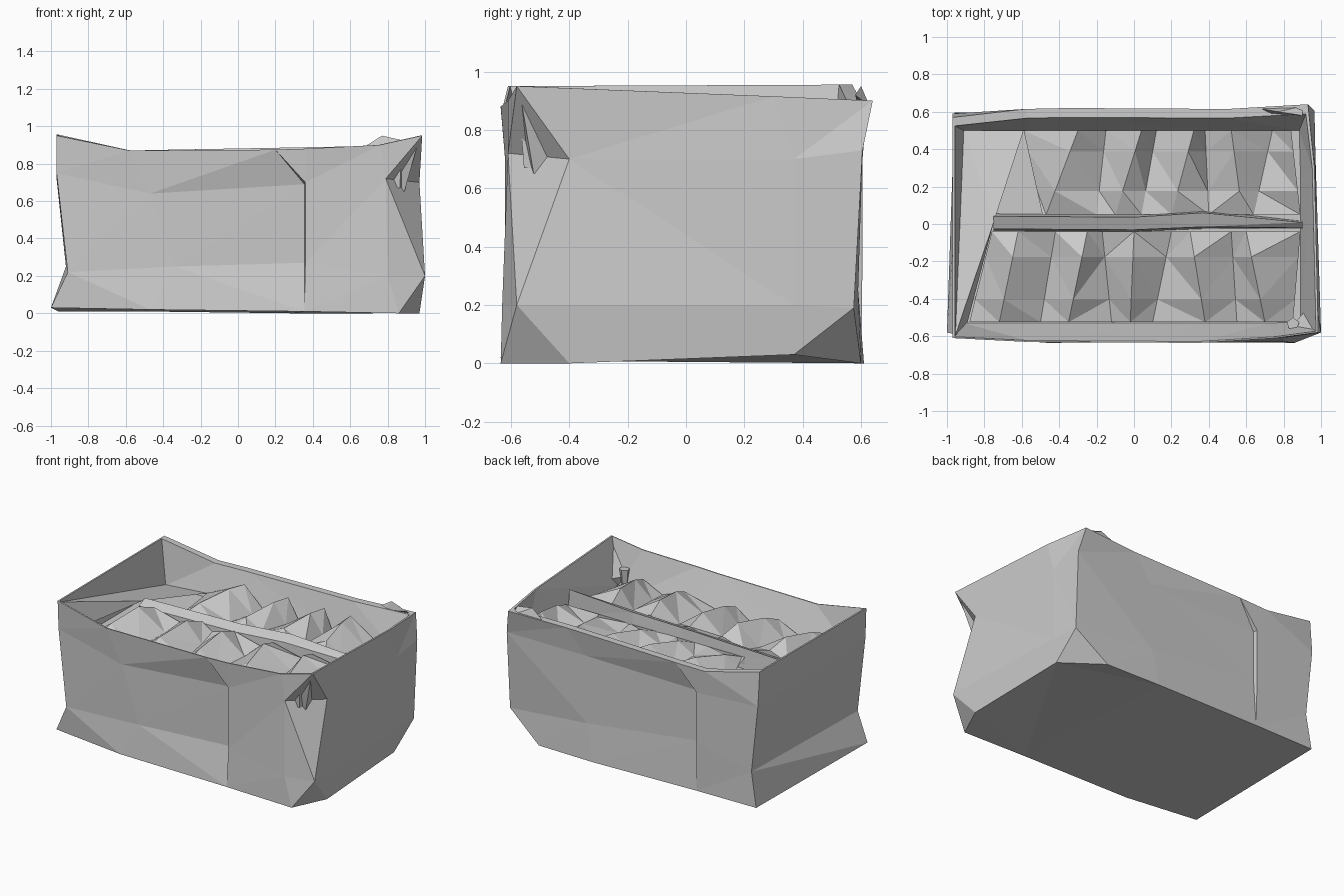
import bpy, bmesh

if "Cube" in bpy.data.objects:
    bpy.data.objects.remove(bpy.data.objects["Cube"])


def make_object(name, verts, faces):
    mesh = bpy.data.meshes.new(name)
    mesh.from_pydata([tuple(v) for v in verts], [], faces)
    bm = bmesh.new()
    bm.from_mesh(mesh)
    bmesh.ops.recalc_face_normals(bm, faces=bm.faces)
    bmesh.ops.triangulate(bm, faces=bm.faces)
    bm.to_mesh(mesh)
    bm.free()
    ob = bpy.data.objects.new(name, mesh)
    bpy.context.collection.objects.link(ob)
    return ob


def loft(name, rings):
    """Skin closed rings of equal length and cap both ends."""
    n = len(rings[0])
    verts = [p for r in rings for p in r]
    faces = [(k * n + i, k * n + (i + 1) % n, (k + 1) * n + (i + 1) % n, (k + 1) * n + i)
             for k in range(len(rings) - 1) for i in range(n)]
    faces.append(tuple(reversed(range(n))))
    faces.append(tuple(range(len(verts) - n, len(verts))))
    return make_object(name, verts, faces)


# Crate shell: battered outlines, anticlockwise from the front left corner.
# The doubled columns at x = .36 (front) and x = -.5 (back) form the torn seams.
base = [(-1, -.58, .03), (-.47, -.635, .02), (.355, -.634, .01), (.36, -.634, .01),
        (.86, -.635, 0), (.97, -.4, 0), (.95, .37, .03), (.72, .6, 0), (.3, .61, 0),
        (-.5, .6, .01), (-.505, .6, .01), (-.96, .595, .01)]
low = [(-.91, -.6, .22), (-.34, -.61, .25), (.355, -.575, .27), (.36, -.62, .27),
       (.8, -.63, .2), (1, -.58, .2), (.97, .37, .2), (.96, .575, .19), (.35, .59, .25),
       (-.5, .575, .35), (-.505, .605, .35), (-.92, .59, .25)]
upper = [(-.97, -.6, .75), (-.47, -.615, .64), (.355, -.58, .69), (.36, -.62, .7),
         (.79, -.61, .72), (.97, -.4, .7), (.97, .37, .7), (.965, .605, .73), (.36, .59, .72),
         (-.5, .575, .7), (-.505, .605, .7), (-.97, .59, .72)]
rim = [(-.97, -.61, .95), (-.58, -.63, .87), (.2, -.635, .875), (.36, -.635, .88),
       (.76, -.61, .9), (.985, -.58, .95), (.965, .3, .915), (.93, .64, .9), (.5, .615, .89),
       (-.35, .62, .875), (-.58, .615, .87), (-.97, .57, .955)]
lip = [(x * .988, y * (.92 if y > .5 else .988), z) for x, y, z in rim]
floor = [(max(-.91, min(.89, x * .95)), max(-.53, min(.5, y * .9)), .65) for x, y, z in rim]
loft("crate", [base, low, upper, rim, lip, floor])

# Central divider, pinched towards the right end
divider = []
for x, y, w, h in ((-.75, .01, .045, .78), (0, .005, .045, .8), (.37, .025, .05, .82),
                   (.9, -.005, .02, .82)):
    divider.append([(x, y - w, .65), (x, y + w, .65), (x, y + w * .7, h),
                    (x, y - w * .8, h - .03)])
loft("divider", divider)

# Sloping flap that rises to the front left corner
make_object("corner_flap", [(-.955, -.595, .94), (-.91, .5, .655), (-.59, .5, .68),
                            (-.75, .01, .77), (-.89, -.525, .74)],
            [(0, 1, 3), (1, 2, 3), (0, 3, 4)])


# Two rows of folded contents: every second crease is a ridge
def folded_row(name, y_in, y_out, inner, outer, ridge, valley):
    cols = []
    for i, (a, b) in enumerate(zip(inner, outer)):
        heights = ridge if i % 2 else valley
        cols.append([(a + (b - a) * t, y_in + (y_out - y_in) * t, z)
                     for t, z in zip((0, .28, .75, 1), heights)])
    n = len(cols)
    verts = [p for c in cols for p in c]
    faces = [(4 * i + j, 4 * i + j + 1, 4 * i + j + 5, 4 * i + j + 4)
             for i in range(n - 1) for j in range(3)]
    # end skirts down to the tray
    k = len(verts)
    for j in (0, 3):
        verts += [(c[j][0], c[j][1], .64) for c in cols]
    for i in range(n - 1):
        faces.append((4 * i, 4 * i + 4, k + i + 1, k + i))
        faces.append((4 * i + 3, k + n + i, k + n + i + 1, 4 * i + 7))
    make_object(name, verts, faces)


folded_row("back_contents", .05, .5,
           [-.49, -.47, -.2, -.1, .04, .2, .4, .58, .64, .89],
           [-.59, -.3, -.15, .04, .12, .32, .38, .52, .74, .84],
           (.73, .78, .82, .82), (.73, .71, .69, .68))
folded_row("front_contents", -.04, -.525,
           [-.76, -.62, -.42, -.25, -.17, 0, .2, .3, .52, .6, .89],
           [-.88, -.72, -.5, -.35, -.12, -.02, .1, .38, .55, .7, .85],
           (.78, .83, .79, .74), (.73, .7, .68, .67))

# Small latch knob in the torn front right corner
bpy.ops.mesh.primitive_cone_add(vertices=5, radius1=.025, radius2=.035, depth=.1,
                                location=(.85, -.535, .72))
bpy.context.object.name = "latch_knob"

# Bent tab on the back rim
make_object("rim_tab", [(.66, .62, .88), (.9, .63, .88), (.9, .58, .92), (.77, .6, .95),
                        (.72, .59, .88)],
            [(0, 1, 3), (1, 2, 3), (2, 4, 3), (4, 0, 3), (0, 4, 2, 1)])
